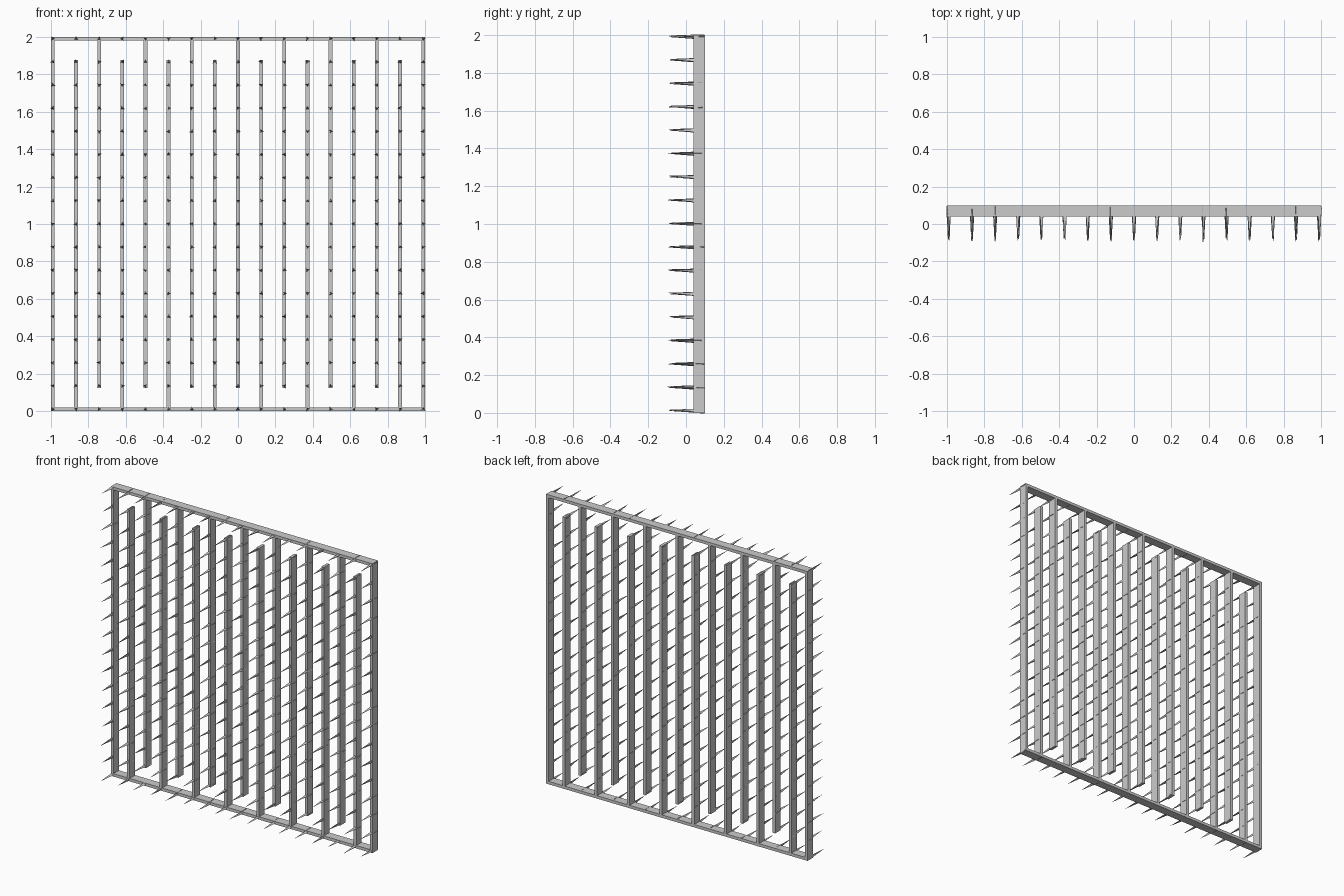
import bpy, bmesh, random
from mathutils import Vector, Matrix

if "Cube" in bpy.data.objects:
    bpy.data.objects.remove(bpy.data.objects["Cube"])

random.seed(4)
N = 17                      # lattice points per side
HALF = 0.01                 # half thickness of a bar
PITCH = (2 - 2 * HALF) / (N - 1)
BACK, FRONT = 0.1, 0.04


def lattice(i, j):
    return -1 + HALF + i * PITCH, HALF + j * PITCH


def finish(name, bm):
    mesh = bpy.data.meshes.new(name)
    bm.to_mesh(mesh)
    bm.free()
    obj = bpy.data.objects.new(name, mesh)
    bpy.context.collection.objects.link(obj)
    return obj


def bar(name, x0, x1, z0, z1):
    bm = bmesh.new()
    size = Vector((x1 - x0, BACK - FRONT, z1 - z0))
    mid = Vector(((x0 + x1) / 2, (BACK + FRONT) / 2, (z0 + z1) / 2))
    bmesh.ops.create_cube(bm, size=1,
                          matrix=Matrix.Translation(mid) @ Matrix.Diagonal(size).to_4x4())
    return finish(name, bm)


# Outer rails
bar("bottom_rail", -1, 1, 0, 2 * HALF)
bar("top_rail", -1, 1, 2 - 2 * HALF, 2)

# Uprights: full at the sides, alternately hanging and standing between
for i in range(N):
    x = lattice(i, 0)[0]
    low = 0 if i in (0, N - 1) or i % 2 else 1
    high = N - 1 if i in (0, N - 1) or i % 2 == 0 else N - 2
    bar("upright_%02d" % i, x - HALF, x + HALF,
        lattice(i, low)[1] - HALF, lattice(i, high)[1] + HALF)

# Thin three-sided spikes at every lattice point, slightly tilted
bm = bmesh.new()
for i in range(N):
    for j in range(N):
        x, z = lattice(i, j)
        base = Vector((x, 0.09 + random.uniform(-0.01, 0.008), z))
        tip = Vector((x + random.uniform(-0.005, 0.005),
                      -0.085 + random.uniform(-0.012, 0.01),
                      z + random.uniform(-0.001, 0.008)))
        axis = tip - base
        turn = axis.to_track_quat('Z', 'Y').to_matrix().to_4x4()
        spin = Matrix.Rotation(random.uniform(0, 6.28), 4, 'Z')
        bmesh.ops.create_cone(bm, cap_ends=True, segments=3, radius1=0.014, radius2=0,
                              depth=axis.length,
                              matrix=Matrix.Translation((base + tip) / 2) @ turn @ spin)
finish("spikes", bm)
